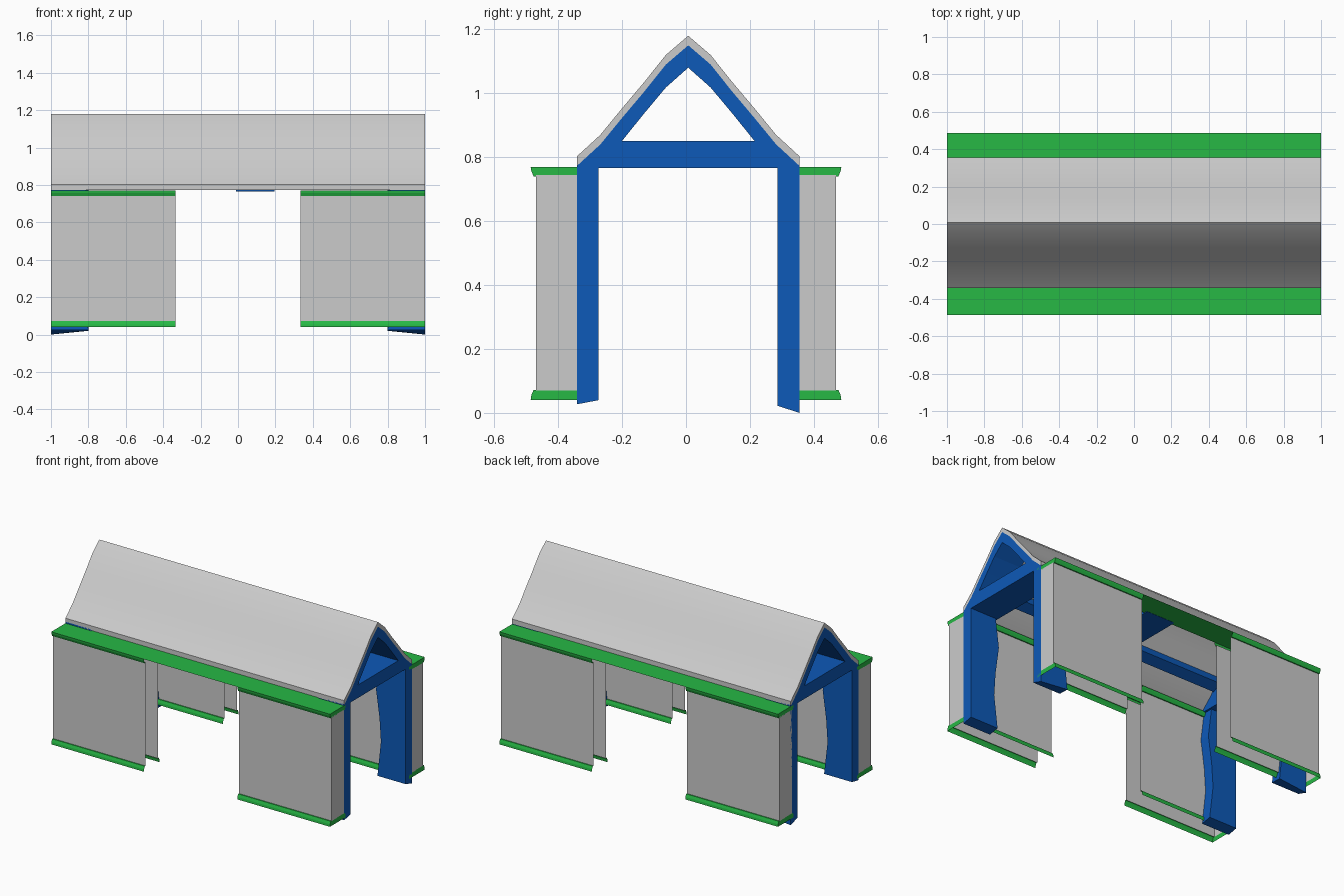
import bpy, bmesh

if "Cube" in bpy.data.objects:
    bpy.data.objects.remove(bpy.data.objects["Cube"])

def mat(name, col):
    m = bpy.data.materials.new(name)
    m.diffuse_color = col
    m.use_nodes = True
    m.node_tree.nodes["Principled BSDF"].inputs["Base Color"].default_value = m.diffuse_color
    return m

BLUE = mat("blue_paint", (0.004, 0.1, 0.48, 1))
GREEN = mat("green_paint", (0.02, 0.48, 0.06, 1))
OFF = 0.007  # frame and roof sit slightly behind centre

def finish(name, bm, m=None, normals=True):
    if normals:
        bmesh.ops.recalc_face_normals(bm, faces=bm.faces[:])
    me = bpy.data.meshes.new(name)
    bm.to_mesh(me)
    bm.free()
    ob = bpy.data.objects.new(name, me)
    bpy.context.collection.objects.link(ob)
    if m:
        me.materials.append(m)
    return ob

def loft(name, rings, m=None):
    """Closed solid through equal-length rings of points."""
    bm = bmesh.new()
    vs = [[bm.verts.new(p) for p in r] for r in rings]
    n = len(vs[0])
    for a, b in zip(vs, vs[1:]):
        for i in range(n):
            j = (i + 1) % n
            bm.faces.new((a[i], a[j], b[j], b[i]))
    bm.faces.new(vs[0][::-1])
    bm.faces.new(vs[-1])
    return finish(name, bm, m)

def prism(name, yz, x0, x1, m=None):
    return loft(name, [[(x, y + OFF, z) for y, z in yz] for x in (x0, x1)], m)

def sheet(name, chains, x0, x1, m=None):
    """Open profiles run along x, with an end cap at x0 joining two chains."""
    bm = bmesh.new()
    ends = []
    for c in chains:
        a = [bm.verts.new((x0, y, z)) for y, z in c]
        b = [bm.verts.new((x1, y, z)) for y, z in c]
        for i in range(len(c) - 1):
            bm.faces.new((a[i], a[i + 1], b[i + 1], b[i]))
        ends.append(a)
    if len(ends) == 2:
        bm.faces.new(ends[0] + ends[1][::-1])
    return finish(name, bm, m)

def mirror(half):
    """Full left-to-right chain from a centre-to-edge half."""
    return [(-y, z) for y, z in half[:0:-1]] + half

# Curved roof shell
top = [(0, 1.18), (.07, 1.12), (.137, 1.036), (.207, .953), (.275, .87), (.348, .803)]
under = [(y, z - .03) for y, z in top]
roof = prism("roof", mirror(top) + mirror(under)[::-1], -1, 1)
bpy.context.view_layer.objects.active = roof
roof.select_set(True)
bpy.ops.object.shade_smooth_by_angle(angle=0.35)
roof.select_set(False)

# Three roof trusses: curved rafters and a tie beam
outer = mirror(under)
inner = mirror([(0, 1.08), (.07, 1.018), (.137, .938), (.208, .85), (.28, .766)])
tie = [(-.345, .766), (-.28, .835), (-.265, .85), (.265, .85), (.28, .835), (.345, .766)]
for label, x0, x1 in (("left", -1, -.8), ("middle", -.01, .195), ("right", .8, 1)):
    prism(label + "_rafters", outer + inner[::-1], x0, x1, BLUE)
    prism(label + "_tie_beam", tie, x0, x1, BLUE)

# Purlins along each roof slope
for side, s in (("front", -1), ("back", 1)):
    prism(side + "_purlin", [(s * .185, .89), (s * .245, .86), (s * .25, .89), (s * .2, .945)],
          -.99, .99, BLUE)

# Corner posts with a slightly wavy inner edge and uneven feet
wave = [(.04, .80), (.25, .825), (.4, .815), (.58, .79), (.78, .815)]
for side, s, zin, zout in (("front", -1, .04, .027), ("back", 1, .022, .0)):
    for end, e in (("left", -1), ("right", 1)):
        rings = []
        for k, (z, xi) in enumerate(wave):
            a, b = (zin, zout) if k == 0 else (z, z)
            yi, yo = s * .28 + OFF, s * .348 + OFF
            rings.append([(e, yi, a), (e * xi, yi, a), (e * xi, yo, max(b, .02)), (e, yo, b)])
        loft(f"{side}_{end}_post", rings, BLUE)

# Hollow wall boxes, open below and towards the doorway, with green trims
IN, OUT = .34, .47
for side, s in (("front", -1), ("back", 1)):
    for end, e in (("left", -1), ("right", 1)):
        tag = f"{side}_{end}"
        x0, x1 = e, e * .335
        sheet(tag + "_wall", [[(s * IN, .07), (s * IN, .745)],
                              [(s * OUT, .07), (s * OUT, .745)]], x0, x1)
        for part, zs in (("bottom", (.04, .055, .072)), ("top", (.77, .757, .74))):
            chains = []
            for y, d in ((IN, -1), (OUT, 1)):
                chains.append([(s * (y + d * w), z)
                               for w, z in zip((.016, .014, .007, 0), zs + (zs[2],))])
            sheet(f"{tag}_{part}_trim", chains, x0, x1, GREEN)
    # Flat wall cap that bridges the doorway
    sheet(side + "_wall_cap", [[(s * .324, .77), (s * .486, .77)]], -1, 1, GREEN)
